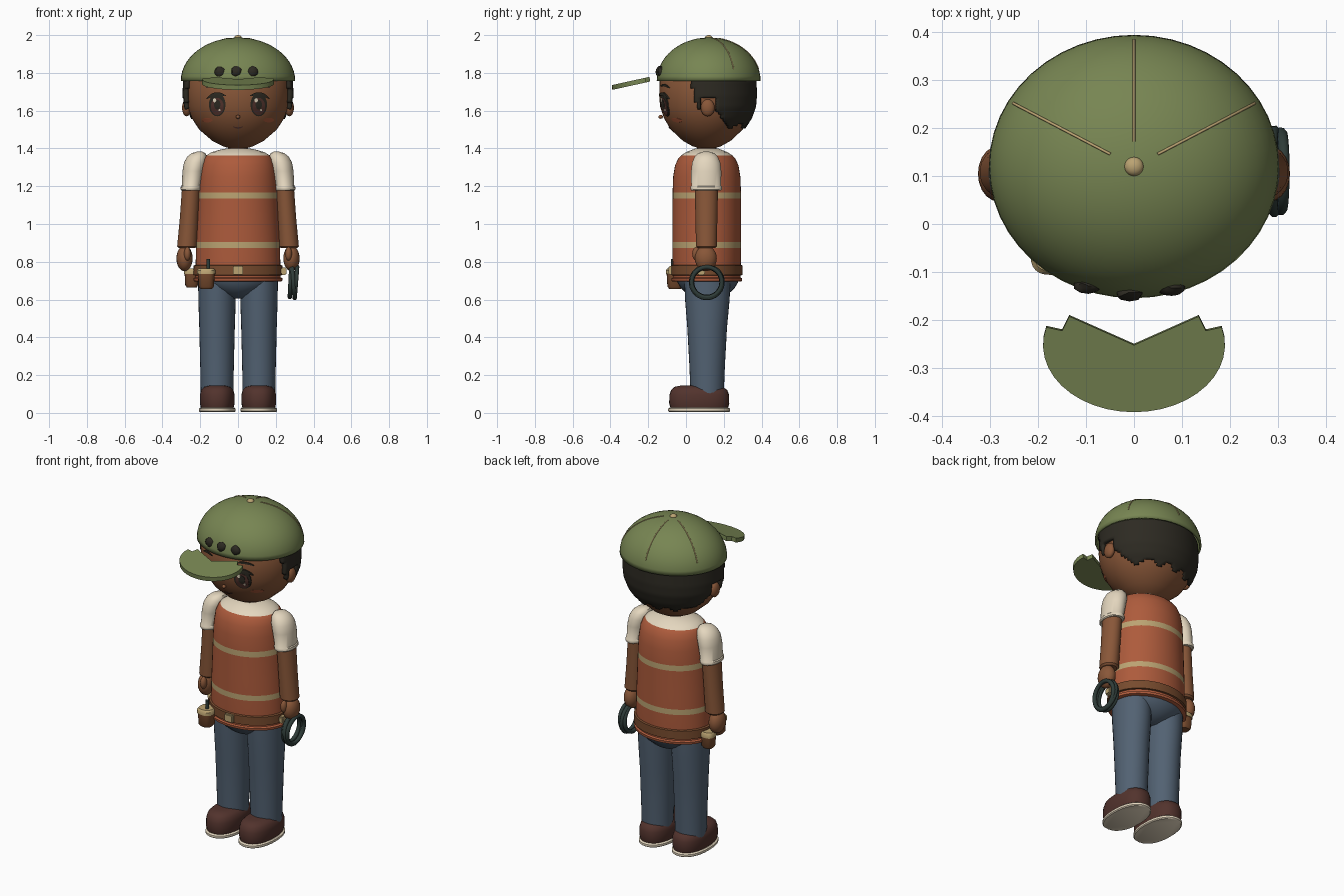
import bpy, bmesh, math, random
from mathutils import Vector

if "Cube" in bpy.data.objects:
    bpy.data.objects.remove(bpy.data.objects["Cube"])

random.seed(3)
CY = 0.11  # body axis in y


def mat(name, r, g, b):
    m = bpy.data.materials.new(name)
    m.diffuse_color = (r, g, b, 1)
    m.use_nodes = True
    m.node_tree.nodes["Principled BSDF"].inputs["Base Color"].default_value = m.diffuse_color
    return m


GREEN = mat("olive green", .185, .235, .085)
SKIN = mat("warm brown skin", .25, .095, .04)
ORANGE = mat("rust orange", .42, .105, .045)
CREAM = mat("cream", .78, .68, .52)
TAN = mat("tan", .50, .37, .17)
DENIM = mat("denim blue", .085, .122, .17)
SHOE = mat("dark brown", .085, .033, .026)
HAIR = mat("near black", .026, .023, .016)
ROPE = mat("dark teal", .028, .045, .04)
LEATHER = mat("leather brown", .185, .07, .027)


def finish(name, bm, *mats):
    bmesh.ops.recalc_face_normals(bm, faces=bm.faces)
    me = bpy.data.meshes.new(name)
    bm.to_mesh(me)
    bm.free()
    ob = bpy.data.objects.new(name, me)
    for m in mats:
        me.materials.append(m)
    bpy.context.collection.objects.link(ob)
    return ob


def loft(name, rows, mats, seg=32, power=1.0, rule=None, close=True):
    """Stack of ovals: each row is (z, rx, ry, cx, cy)."""
    bm = bmesh.new()
    rings = []
    for z, rx, ry, cx, cy in rows:
        ring = []
        for i in range(seg):
            a = 2 * math.pi * i / seg
            c, s = math.cos(a), math.sin(a)
            ring.append(bm.verts.new((cx + rx * math.copysign(abs(c) ** power, c),
                                      cy + ry * math.copysign(abs(s) ** power, s), z)))
        rings.append(ring)
    for a, b in zip(rings, rings[1:]):
        for i in range(seg):
            j = (i + 1) % seg
            bm.faces.new((a[i], a[j], b[j], b[i]))
    if close:
        bm.faces.new(rings[0])
        bm.faces.new(rings[-1])
    if rule:
        for f in bm.faces:
            f.material_index = rule(f.calc_center_median())
    return finish(name, bm, *mats)


def ball(name, c, r, m, seg=20):
    bm = bmesh.new()
    bmesh.ops.create_uvsphere(bm, u_segments=seg, v_segments=seg // 2 + 2, radius=1)
    for v in bm.verts:
        v.co = Vector([c[k] + r[k] * v.co[k] for k in range(3)])
    return finish(name, bm, m)


def box(name, c, s, m):
    bm = bmesh.new()
    bmesh.ops.create_cube(bm, size=1)
    for v in bm.verts:
        v.co = Vector([c[k] + s[k] * v.co[k] for k in range(3)])
    bmesh.ops.bevel(bm, geom=bm.edges[:], offset=min(s) * .2, segments=2, affect='EDGES')
    return finish(name, bm, m)


def tube(name, pts, r, m, cyclic=False):
    cu = bpy.data.curves.new(name, 'CURVE')
    cu.dimensions = '3D'
    cu.bevel_depth, cu.bevel_resolution, cu.use_fill_caps = r, 2, True
    sp = cu.splines.new('POLY')
    sp.points.add(len(pts) - 1)
    for p, co in zip(sp.points, pts):
        p.co = (*co, 1)
    sp.use_cyclic_u = cyclic
    cu.materials.append(m)
    ob = bpy.data.objects.new(name, cu)
    bpy.context.collection.objects.link(ob)


# ---- head, hair and face
HEAD = [(1.40, .15), (1.412, .30), (1.44, .50), (1.50, .755), (1.56, .90), (1.62, .98),
        (1.68, 1.0), (1.76, .99), (1.82, .88), (1.88, .62), (1.92, .3)]
HX, HY = .272, .252


def head_f(z):
    for (z0, f0), (z1, f1) in zip(HEAD, HEAD[1:]):
        if z <= z1:
            return f0 + (f1 - f0) * (z - z0) / (z1 - z0)
    return .3


loft("head", [(z, HX * f, HY * f, 0, CY) for z, f in HEAD], [SKIN], 48)
loft("neck", [(1.35, .055, .055, 0, CY), (1.43, .05, .05, 0, CY)], [SKIN])


def is_hair(p):
    if p.z > 1.665:
        return p.y > .02 + (1.76 - p.z) * .3
    if 0 < p.y < .075:
        return p.z > 1.60 + (.075 - p.y) * 1.6
    low = 1.52 + .012 * math.sin(p.x * 60)
    return p.y > .165 + max(0, 1.60 - p.z) * .7 and p.z > low


hair = loft("hair", [(z, .294 * head_f(z), .266 * head_f(z), 0, CY)
                     for z in [1.48 + .0125 * k for k in range(25)]],
            [HAIR], 96, close=False)
bm = bmesh.new()
bm.from_mesh(hair.data)
bmesh.ops.delete(bm, geom=[f for f in bm.faces if not is_hair(f.calc_center_median())],
                 context='FACES')
bm.to_mesh(hair.data)
bm.free()
sol = hair.modifiers.new("thickness", 'SOLIDIFY')
sol.thickness, sol.offset = .025, -1


def patch(name, x, z, rx, rz, off, m, tilt=0, bend=0):
    """Thin oval plate hugging the front of the face."""
    bm = bmesh.new()
    rings, n = [], 20
    for k in (0, .35, .7, 1.0, 1.0001):
        ring = []
        for i in range(n if k else 1):
            a = 2 * math.pi * i / n
            u, w = rx * k * math.cos(a), rz * k * math.sin(a)
            w += bend * (u / rx) ** 2
            px = x + u * math.cos(tilt) - w * math.sin(tilt)
            pz = z + u * math.sin(tilt) + w * math.cos(tilt)
            f = head_f(pz)
            y = CY - HY * f * math.sqrt(max(0, 1 - (px / (HX * f)) ** 2))
            ring.append(bm.verts.new((px, y - (off if k <= 1 else -.004), pz)))
        rings.append(ring)
    for i in range(n):
        bm.faces.new((rings[0][0], rings[1][i], rings[1][(i + 1) % n]))
        for a, b in zip(rings[1:], rings[2:]):
            bm.faces.new((a[i], a[(i + 1) % n], b[(i + 1) % n], b[i]))
    finish(name, bm, m)


for s, side in ((-1, "right"), (1, "left")):
    patch(side + "_eye", s * .11, 1.632, .044, .062, .004, HAIR)
    patch(side + "_iris", s * .11, 1.622, .034, .046, .006, SHOE)
    patch(side + "_pupil", s * .11, 1.632, .017, .026, .0075, HAIR)
    patch(side + "_eye_glint", s * .11 - .014, 1.655, .009, .011, .009, CREAM)
    patch(side + "_eye_low_glint", s * .11 + .012, 1.603, .005, .006, .009, CREAM)
    patch(side + "_lash", s * .118, 1.688, .052, .009, .008, HAIR, -s * .15, -.018)
    patch(side + "_brow", s * .125, 1.735, .045, .006, .005, HAIR, -s * .1, -.01)
    patch(side + "_blush", s * .163, 1.55, .028, .012, .003, ORANGE)
    ball(side + "_ear", (s * .272, .115, 1.615), (.024, .037, .045), SKIN)
ball("nose", (0, -.134, 1.567), (.012, .012, .01), SKIN)
patch("mouth", 0, 1.508, .026, .004, .004, SHOE, 0, .008)

# ---- cap: dome, button, seams, brim and front tufts
QY, QZ, DX, DY, DZ = .12, 1.757, .303, .275, .23
ang = [math.pi / 2 * k / 14 for k in range(14)] + [1.55]
cap = loft("cap_dome", [(QZ + DZ * math.sin(a), DX * math.cos(a), DY * math.cos(a), 0, QY)
                        for a in ang], [GREEN], 48, close=False)
bm = bmesh.new()
bm.from_mesh(cap.data)
bmesh.ops.holes_fill(bm, edges=[e for e in bm.edges if e.is_boundary and e.verts[0].co.z > 1.9])
bm.to_mesh(cap.data)
bm.free()
sol = cap.modifiers.new("thickness", 'SOLIDIFY')
sol.thickness, sol.offset = .012, -1
ball("cap_button", (0, QY, 1.985), (.02, .02, .015), TAN)
for k, t in enumerate((30, 90, 150)):
    t = math.radians(t)
    tube("cap_seam_%d" % k, [(DX * math.sin(p) * math.cos(t), QY + DY * math.sin(p) * math.sin(t),
                              QZ + DZ * math.cos(p)) for p in [.19 + .055 * i for i in range(21)]],
         .003, TAN)

outline = [(.135, -.19), (.15, -.22)]
outline += [(.19 * math.cos(a), -.25 - .14 * math.sin(a))
            for a in [-.27 + (math.pi + .54) * i / 24 for i in range(25)]]
outline += [(-.15, -.22), (-.135, -.19), (0, -.25)]
bm = bmesh.new()
base = bm.faces.new([bm.verts.new((x, y, 1.752 + .22 * (y + .2))) for x, y in outline])
top = bmesh.ops.extrude_face_region(bm, geom=[base])
bmesh.ops.translate(bm, vec=(0, -.003, .025),
                    verts=[v for v in top['geom'] if isinstance(v, bmesh.types.BMVert)])
finish("cap_brim", bm, GREEN)

for k, x in enumerate((-.095, -.01, .078)):
    bm = bmesh.new()
    bmesh.ops.create_icosphere(bm, subdivisions=2, radius=1)
    y = QY - DY * .97 * math.sqrt(1 - (x / DX) ** 2) + .004
    for v in bm.verts:
        j = random.uniform(.85, 1.1)
        v.co = Vector((x + .03 * j * v.co.x, y + .018 * j * v.co.y, 1.806 + .029 * j * v.co.z))
    finish("front_tuft_%d" % k, bm, HAIR)


# ---- vest with reflective bands and shirt yoke
def vest_rule(p):
    if p.z > 1.362:
        return 2
    return 1 if 1.135 < p.z < 1.168 or .873 < p.z < .905 else 0


loft("vest", [(z, rx, ry, 0, CY) for z, rx, ry in (
    (.70, .225, .178), (.80, .224, .181), (.873, .222, .182), (.905, .221, .182),
    (1.0, .216, .182), (1.135, .210, .181), (1.168, .209, .181), (1.25, .204, .178),
    (1.31, .196, .168), (1.345, .183, .152), (1.362, .170, .137), (1.38, .14, .11),
    (1.392, .10, .08), (1.40, .06, .06))], [ORANGE, TAN, CREAM], 48, rule=vest_rule)
loft("vest_hem", [(.695, .225, .178, 0, CY), (.698, .234, .186, 0, CY), (.712, .236, .188, 0, CY),
                  (.718, .225, .178, 0, CY)], [ORANGE], 48)
loft("belt", [(.728, .226, .18, 0, CY), (.73, .236, .189, 0, CY), (.78, .235, .189, 0, CY),
              (.784, .224, .18, 0, CY)], [LEATHER], 48)
box("buckle", (0, -.082, .755), (.055, .022, .046), TAN)
box("belt_loop", (.243, .08, .75), (.03, .04, .04), TAN)

# ---- tool pouches on the right hip
for name, x, y, r, z0 in (("front_pouch", -.168, -.058, .045, .657),
                          ("side_pouch", -.245, .135, .038, .665)):
    loft(name, [(z0, r * .7, r * .7, x, y), (z0 + .012, r * .9, r * .9, x, y),
                (.745, r, r, x, y)], [LEATHER], 24, .7)
    loft(name + "_flap", [(.735, r * 1.08, r * 1.08, x, y), (.755, r * 1.08, r * 1.08, x, y),
                          (.765, r * .9, r * .9, x, y)], [TAN], 24, .7)
tube("tool_handle", [(-.157, -.07, .74), (-.157, -.07, .815)], .01, ROPE)

# ---- arms, legs and shoes on both sides
for s, side in ((-1, "right"), (1, "left")):
    loft(side + "_sleeve", [(z, rx, ry, s * cx, CY - .003) for z, rx, ry, cx in (
        (1.178, .052, .079, .248), (1.183, .056, .083, .248), (1.197, .056, .083, .247),
        (1.202, .052, .079, .246), (1.28, .058, .080, .236), (1.325, .060, .075, .226),
        (1.355, .053, .062, .217), (1.375, .036, .043, .209), (1.383, .014, .016, .204))], [CREAM])
    loft(side + "_arm", [(z, rx, ry, s * cx, CY - .002) for z, rx, ry, cx in (
        (.872, .042, .045, .270), (.882, .053, .055, .269), (1.03, .050, .058, .258),
        (1.21, .049, .062, .246))], [SKIN])
    ball(side + "_hand", (s * .283, .105, .818), (.043, .058, .068), SKIN)
    ball(side + "_thumb", (s * .268, .055, .842), (.018, .022, .036), SKIN)
    loft(side + "_leg", [(z, rx, ry, s * .111, cy) for z, rx, ry, cy in (
        (.10, .086, .088, .112), (.25, .089, .094, .112), (.45, .094, .105, .112),
        (.60, .099, .118, .113), (.70, .100, .122, .113))], [DENIM])
    loft(side + "_shoe", [(z, rx, ry, s * .11, cy) for z, rx, ry, cy in (
        (.025, .086, .152, .07), (.05, .092, .159, .07), (.095, .092, .158, .07),
        (.122, .085, .148, .07), (.138, .068, .125, .065), (.145, .04, .085, .06))],
         [SHOE], 32, .85)
    loft(side + "_sole", [(.005, .092, .158, s * .11, .07), (.01, .097, .164, s * .11, .07),
                          (.022, .097, .164, s * .11, .07), (.028, .09, .155, s * .11, .07)],
         [CREAM], 32, .9)
loft("hips", [(z, rx, ry, 0, CY + .005) for z, rx, ry in (
    (.605, .04, .06), (.63, .11, .11), (.66, .17, .142), (.69, .203, .16), (.72, .212, .17))],
    [DENIM])

# ---- coil of rope hanging from the left hand
for k, (x, r, tilt) in enumerate(((.278, .078, .05), (.293, .084, -.08), (.307, .08, .08))):
    tube("rope_coil_%d" % k, [(x + tilt * r * math.sin(a), CY + r * math.cos(a),
                               .692 + r * math.sin(a))
                              for a in [2 * math.pi * i / 36 for i in range(36)]],
         .012, ROPE, True)

# ---- smooth shading, keeping sharp edges
bpy.ops.object.select_all(action='DESELECT')
for ob in bpy.context.scene.objects:
    if ob.type == 'MESH':
        ob.select_set(True)
        bpy.context.view_layer.objects.active = ob
bpy.ops.object.shade_smooth_by_angle(angle=math.radians(40))
